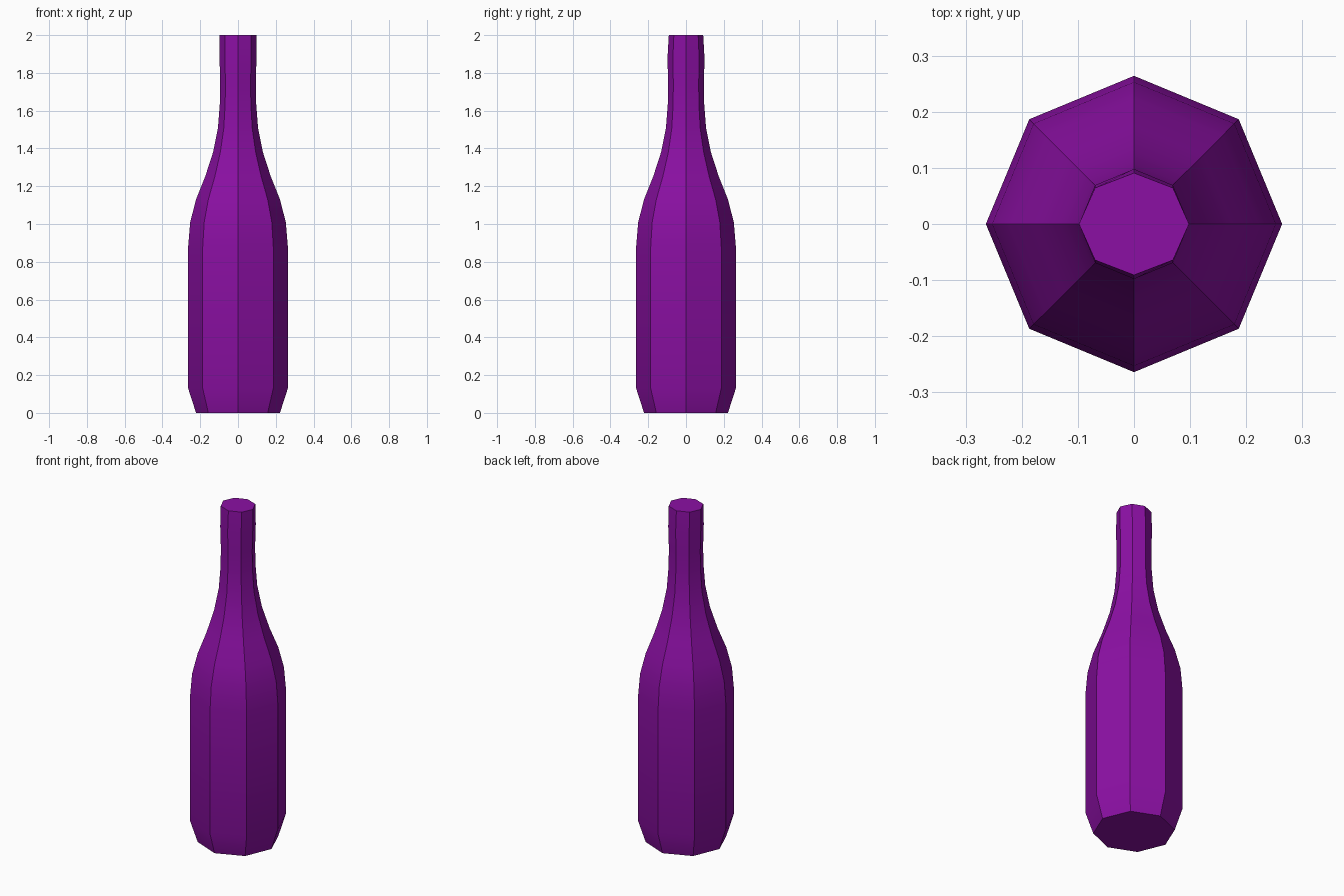
import bpy, bmesh
from math import sin, cos, pi, radians

cube = bpy.data.objects.get("Cube")
if cube:
    bpy.data.objects.remove(cube, do_unlink=True)

SIDES = 8

# Purple glass colour
purple = bpy.data.materials.new("purple_glass")
color = (0.26, 0.005, 0.37, 1)
purple.diffuse_color = color
purple.use_nodes = True
bsdf = next(n for n in purple.node_tree.nodes if n.type == 'BSDF_PRINCIPLED')
bsdf.inputs["Base Color"].default_value = color
bsdf.inputs["Roughness"].default_value = 0.6

# Bottle silhouette: height, half width, half depth
profile = [
    (0.0, 0.222, 0.222), (0.13, 0.264, 0.264), (0.88, 0.264, 0.264),
    (1.01, 0.253, 0.253), (1.13, 0.222, 0.222), (1.25, 0.174, 0.174),
    (1.38, 0.132, 0.132), (1.51, 0.106, 0.106), (1.64, 0.096, 0.096),
    (1.75, 0.094, 0.095), (1.88, 0.098, 0.098), (2.0, 0.098, 0.091),
]

# Octagonal rings joined by side walls, closed at the base and the mouth
bm = bmesh.new()
rings = []
for z, rx, ry in profile:
    angles = [2 * pi * i / SIDES for i in range(SIDES)]
    rings.append([bm.verts.new((rx * cos(a), ry * sin(a), z)) for a in angles])
for low, high in zip(rings, rings[1:]):
    for i in range(SIDES):
        j = (i + 1) % SIDES
        bm.faces.new((low[i], low[j], high[j], high[i]))
bm.faces.new(rings[0][::-1])
bm.faces.new(rings[-1])

mesh = bpy.data.meshes.new("bottle")
bm.to_mesh(mesh)
bm.free()
mesh.materials.append(purple)
bottle = bpy.data.objects.new("bottle", mesh)
bpy.context.collection.objects.link(bottle)

# Soft shading up each side, crisp edges between sides
bpy.ops.object.select_all(action='DESELECT')
bottle.select_set(True)
bpy.context.view_layer.objects.active = bottle
bpy.ops.object.shade_smooth_by_angle(angle=radians(30))
